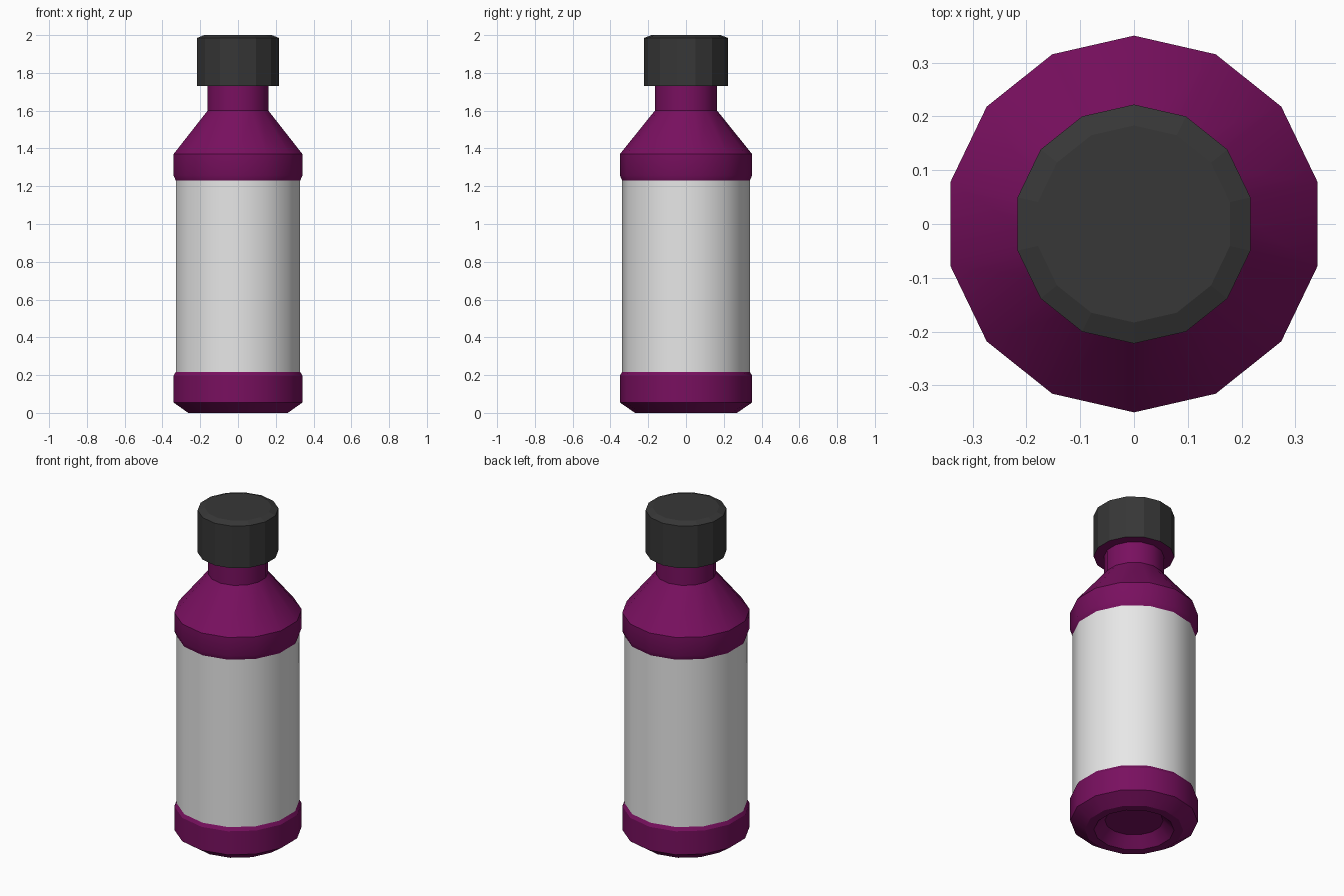
import bpy, bmesh, math

cube = bpy.data.objects.get("Cube")
if cube:
    bpy.data.objects.remove(cube, do_unlink=True)

SIDES = 14


def material(name, rgb):
    m = bpy.data.materials.new(name)
    m.use_nodes = True
    m.diffuse_color = (*rgb, 1)
    m.node_tree.nodes["Principled BSDF"].inputs["Base Color"].default_value = (*rgb, 1)
    return m


purple = material("purple plastic", (0.19, 0.005, 0.115))
white = material("white label", (0.8, 0.8, 0.8))
charcoal = material("charcoal cap", (0.038, 0.038, 0.038))


def lathe(name, profile, mats, cap_start=True, cap_end=True, smooth=None):
    """Turn a (radius, height) profile round z, with a corner on the y axis."""
    bm = bmesh.new()
    rings = []
    for r, z in profile:
        ring = []
        for i in range(SIDES):
            a = math.pi / 2 + math.tau * i / SIDES
            ring.append(bm.verts.new((r * math.cos(a), r * math.sin(a), z)))
        rings.append(ring)
    for low, high in zip(rings, rings[1:]):
        for i in range(SIDES):
            j = (i + 1) % SIDES
            bm.faces.new((low[i], low[j], high[j], high[i]))
    if cap_start:
        bm.faces.new(rings[0][::-1])
    if cap_end:
        bm.faces.new(rings[-1])
    mesh = bpy.data.meshes.new(name)
    bm.to_mesh(mesh)
    bm.free()
    for m in mats:
        mesh.materials.append(m)
    obj = bpy.data.objects.new(name, mesh)
    bpy.context.collection.objects.link(obj)
    if smooth:
        bpy.ops.object.select_all(action="DESELECT")
        obj.select_set(True)
        bpy.context.view_layer.objects.active = obj
        bpy.ops.object.shade_smooth_by_angle(angle=math.radians(smooth))
    return obj


# Base with a dished underside, up to the lower edge of the label
lathe("bottle_base",
      [(0.16, 0.06), (0.22, 0), (0.27, 0), (0.35, 0.055), (0.35, 0.197), (0.338, 0.217)],
      [purple], cap_end=False, smooth=30)

# Label wrapped round the straight body
lathe("label", [(0.338, 0.217), (0.338, 1.23)], [white],
      cap_start=False, cap_end=False, smooth=30)

# Shoulder band, cone and neck
lathe("bottle_shoulder",
      [(0.338, 1.23), (0.35, 1.258), (0.35, 1.37), (0.165, 1.6), (0.165, 1.73)],
      [purple], cap_start=False, smooth=30)

# Faceted screw cap with a purple underside
cap = lathe("cap", [(0.222, 1.73), (0.222, 1.985), (0.183, 2.0)], [charcoal, purple])
for face in cap.data.polygons:
    if face.normal.z < -0.9:
        face.material_index = 1
